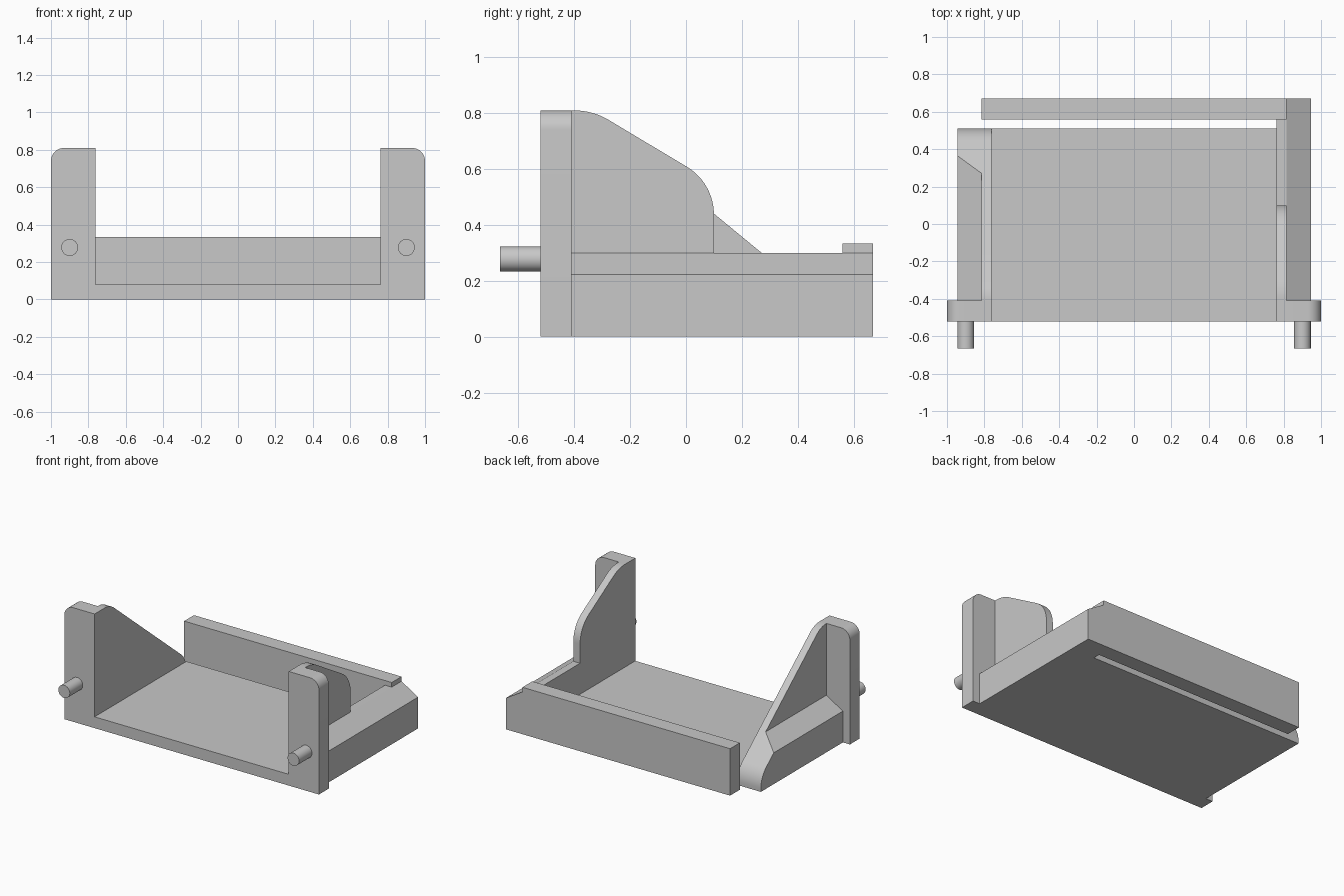
import bpy, bmesh
from math import radians, cos, sin
from mathutils import Vector

cube = bpy.data.objects.get("Cube")
if cube:
    bpy.data.objects.remove(cube, do_unlink=True)

grey = bpy.data.materials.new("light_grey")
grey.use_nodes = True
color = (0.58, 0.58, 0.58, 1)
grey.diffuse_color = color
grey.node_tree.nodes["Principled BSDF"].inputs["Base Color"].default_value = color


def arc(cx, cz, r, start, end, n=12):
    angles = [radians(start + (end - start) * i / n) for i in range(n + 1)]
    return [(cx + r * cos(a), cz + r * sin(a)) for a in angles]


def prism(name, outline, axis, lo, hi):
    """Extrude an outline along axis x (outline is y,z) or y (outline is x,z)."""
    bm = bmesh.new()

    def place(u, v, w):
        return (w, u, v) if axis == "x" else (u, w, v)

    face = bm.faces.new([bm.verts.new(place(u, v, lo)) for u, v in outline])
    new = bmesh.ops.extrude_face_region(bm, geom=[face])["geom"]
    moved = [g for g in new if isinstance(g, bmesh.types.BMVert)]
    bmesh.ops.translate(bm, verts=moved, vec=Vector(place(0, 0, hi - lo)))
    bmesh.ops.recalc_face_normals(bm, faces=bm.faces)
    mesh = bpy.data.meshes.new(name)
    bm.to_mesh(mesh)
    bm.free()
    obj = bpy.data.objects.new(name, mesh)
    bpy.context.collection.objects.link(obj)
    mesh.materials.append(grey)
    return obj


def smooth(obj):
    bpy.ops.object.select_all(action="DESELECT")
    obj.select_set(True)
    bpy.context.view_layer.objects.active = obj
    bpy.ops.object.shade_smooth_by_angle(angle=radians(25))


def rect(u0, u1, v0, v1):
    return [(u0, v0), (u1, v0), (u1, v1), (u0, v1)]


INNER, WALL, SIDE = 0.762, 0.815, 0.945
FRONT, POST_BACK, FLOOR_BACK, BACK = -0.52, -0.41, 0.51, 0.67
TOP, LEDGE = 0.81, 0.30

# Floor plate and back wall, with an open slot between them
prism("floor", rect(FRONT, FLOOR_BACK, 0, 0.08), "x", -INNER, INNER)
prism("back_wall", rect(0.56, BACK, 0, 0.333), "x", -WALL, WALL)

# Front posts and pegs
for s, side in ((-1, "right"), (1, "left")):
    outline = [(INNER, 0), (1, 0)] + arc(0.93, TOP - 0.07, 0.07, 0, 90) + [(INNER, TOP)]
    smooth(prism(side + "_post", [(s * x, z) for x, z in outline], "y", FRONT, POST_BACK))
    peg = arc(s * 0.9, 0.278, 0.045, 0, 360, 32)[:-1]
    smooth(prism(side + "_peg", peg, "y", -0.665, FRONT))

# Curved wall with a low ledge behind it, on +x
curved = [(POST_BACK, 0), (0.56, 0), (0.56, LEDGE), (0.1, LEDGE)]
curved += arc(-0.1, 0.437, 0.2, 0, 60)
curved += arc(-0.4, 0.57, 0.24, 60, 90) + [(POST_BACK, TOP)]
smooth(prism("curved_wall", curved, "x", INNER, WALL))

# Sloping wall on -x, rounded at both ends
sloped = [(POST_BACK, 0), (FLOOR_BACK, 0)]
sloped += arc(0.34, 0.023, 0.17, 0, 50.6)
sloped += arc(POST_BACK, TOP - 0.17, 0.17, 50.6, 90)
smooth(prism("sloped_wall", sloped, "x", -WALL, -INNER))

# Outer side rails with a bevelled top
rail = [(WALL, 0), (SIDE, 0), (SIDE, 0.222), (WALL, LEDGE)]
prism("left_rail", rail, "y", POST_BACK, BACK)
right_rail = prism("right_rail", [(-x, z) for x, z in rail], "y", POST_BACK, FLOOR_BACK)

# The -x rail is trimmed to the slope of its wall
trim_outline = [(y - 0.1 if y == POST_BACK else y, z - 0.1 if z == 0 else z) for y, z in sloped]
trimmer = prism("rail_trimmer", trim_outline, "x", -1.1, -0.7)
trimmer.hide_render = True
trimmer.hide_viewport = True
cut = right_rail.modifiers.new("trim", "BOOLEAN")
cut.operation = "INTERSECT"
cut.solver = "EXACT"
cut.object = trimmer
bpy.context.view_layer.update()
trimmed = bpy.data.meshes.new_from_object(
    right_rail.evaluated_get(bpy.context.evaluated_depsgraph_get()))
right_rail.modifiers.clear()
right_rail.data = trimmed
bpy.data.objects.remove(trimmer, do_unlink=True)
smooth(right_rail)
